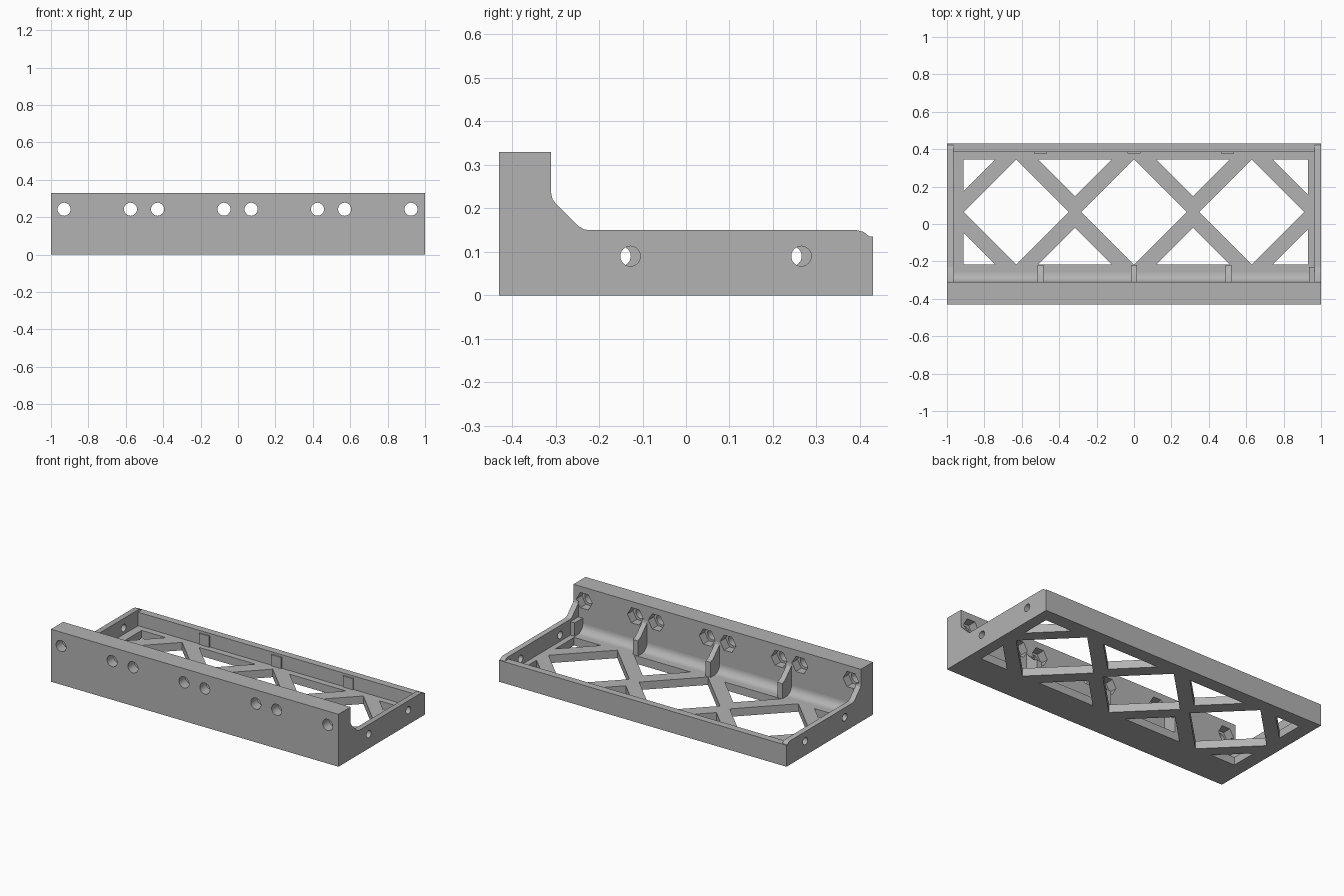
import bpy, bmesh, math
from mathutils import Vector

cube = bpy.data.objects.get("Cube")
if cube:
    bpy.data.objects.remove(cube, do_unlink=True)

grey = bpy.data.materials.new("plain grey")
grey.use_nodes = True
grey.diffuse_color = (0.45, 0.45, 0.45, 1)
grey.node_tree.nodes["Principled BSDF"].inputs["Base Color"].default_value = (0.45, 0.45, 0.45, 1)


def prisms(name, outlines, axis, lo, hi):
    """Extrude one or more flat outlines along an axis into a single object."""
    bm = bmesh.new()
    for pts in outlines:
        verts = []
        for a, b in pts:
            co = {"x": (lo, a, b), "y": (a, lo, b), "z": (a, b, lo)}[axis]
            verts.append(bm.verts.new(co))
        face = bm.faces.new(verts)
        out = bmesh.ops.extrude_face_region(bm, geom=[face])
        move = Vector([hi - lo if c == axis else 0 for c in "xyz"])
        bmesh.ops.translate(bm, vec=move, verts=[g for g in out["geom"] if isinstance(g, bmesh.types.BMVert)])
    bmesh.ops.recalc_face_normals(bm, faces=bm.faces)
    mesh = bpy.data.meshes.new(name)
    bm.to_mesh(mesh)
    bm.free()
    mesh.materials.append(grey)
    obj = bpy.data.objects.new(name, mesh)
    bpy.context.collection.objects.link(obj)
    return obj


def rect(a0, a1, b0, b1):
    return [(a0, b0), (a1, b0), (a1, b1), (a0, b1)]


def ring(a, b, r, n):
    return [(a + r * math.cos(math.tau * i / n), b + r * math.sin(math.tau * i / n)) for i in range(n)]


def cut(obj, cutter):
    mod = obj.modifiers.new("cut", "BOOLEAN")
    mod.operation, mod.solver, mod.object = "DIFFERENCE", "EXACT", cutter
    bpy.context.view_layer.update()
    graph = bpy.context.evaluated_depsgraph_get()
    mesh = bpy.data.meshes.new_from_object(obj.evaluated_get(graph))
    obj.modifiers.clear()
    obj.data = mesh
    bpy.data.objects.remove(cutter, do_unlink=True)


def smooth(obj):
    bpy.ops.object.select_all(action="DESELECT")
    obj.select_set(True)
    bpy.context.view_layer.objects.active = obj
    bpy.ops.object.shade_smooth_by_angle(angle=math.radians(25))


FRONT, STEP, BACK = -0.43, -0.31, 0.43
FLOOR, INNER = 0.05, 0.965

# Front wall with bolt holes and hexagonal nut pockets behind
front_wall = prisms("front_wall", [rect(-1, 1, 0, 0.33)], "y", FRONT, STEP)
bolts = [c + s * 0.0725 for c in (-0.5025, -0.0025, 0.4975) for s in (-1, 1)] + [-0.93, 0.925]
cut(front_wall, prisms("bolt_cutter", [ring(x, 0.243, 0.035, 32) for x in bolts], "y", -0.5, -0.2))
cut(front_wall, prisms("nut_cutter", [ring(x, 0.243, 0.055, 6) for x in bolts], "y", -0.365, -0.2))
smooth(front_wall)

# Side walls with a sloped shoulder, rounded rear corner and two holes each
slope = [(-0.225, 0.15), (-0.235, 0.152), (-0.247, 0.159), (-0.3, 0.212), (-0.307, 0.221), (STEP, 0.235)]
profile = [(STEP, 0), (BACK, 0), (BACK, 0.135), (0.422, 0.135), (0.408, 0.146), (0.392, 0.15)] + slope
for name, side, shift in (("left", 1, 0), ("right", -1, -0.022)):
    wall = prisms(name + "_side_wall", [profile], "x", side * INNER, side)
    holes = [ring(y + shift, 0.09, 0.023, 24) for y in (-0.128, 0.265)]
    cut(wall, prisms("hole_cutter", holes, "x", side * 0.9, side * 1.1))
    smooth(wall)

# Rear wall and its shallow inner pads
prisms("rear_wall", [rect(-INNER, INNER, 0, 0.135)], "y", 0.385, BACK)
prisms("rear_pads", [rect(x - 0.035, x + 0.035, FLOOR, 0.12) for x in (-0.5, 0, 0.5)], "y", 0.378, 0.385)

# Floor pierced into a diagonal lattice
floor = prisms("lattice_floor", [rect(-INNER, INNER, STEP, 0.385)], "z", 0, FLOOR)
MID, HALF, TRI, PITCH = 0.064, 0.281, 0.197, 0.63
openings = [ring(x, MID, HALF, 4) for x in (-PITCH, 0, PITCH)]
for s in (-1, 1):
    edge = MID + s * HALF
    for x in (-PITCH / 2, PITCH / 2):
        openings.append([(x - TRI, edge), (x + TRI, edge), (x, edge - s * TRI)])
    for x, width in ((-0.912, 0.17), (0.93, -0.188)):
        openings.append([(x, edge), (x + width, edge), (x, edge - s * abs(width))])
cut(floor, prisms("lattice_cutter", openings, "z", -0.1, 0.1))

# Concave fillet where the front wall meets the floor
R = 0.05
arc = [(STEP + R - R * math.sin(t), FLOOR + R - R * math.cos(t)) for t in [i * math.pi / 16 for i in range(9)]]
smooth(prisms("base_fillet", [[(STEP, FLOOR)] + arc], "x", -INNER, INNER))

# Gusset ribs stiffening the front wall
rib = [(STEP, FLOOR), (-0.22, FLOOR), (-0.22, 0.145)] + slope
for name, x in (("right", -0.5), ("middle", 0), ("left", 0.505)):
    smooth(prisms(name + "_rib", [rib], "x", x - 0.017, x + 0.017))

# Small post in the front left corner
prisms("corner_post", [rect(0.935, INNER, STEP, -0.23)], "z", FLOOR, 0.135)
